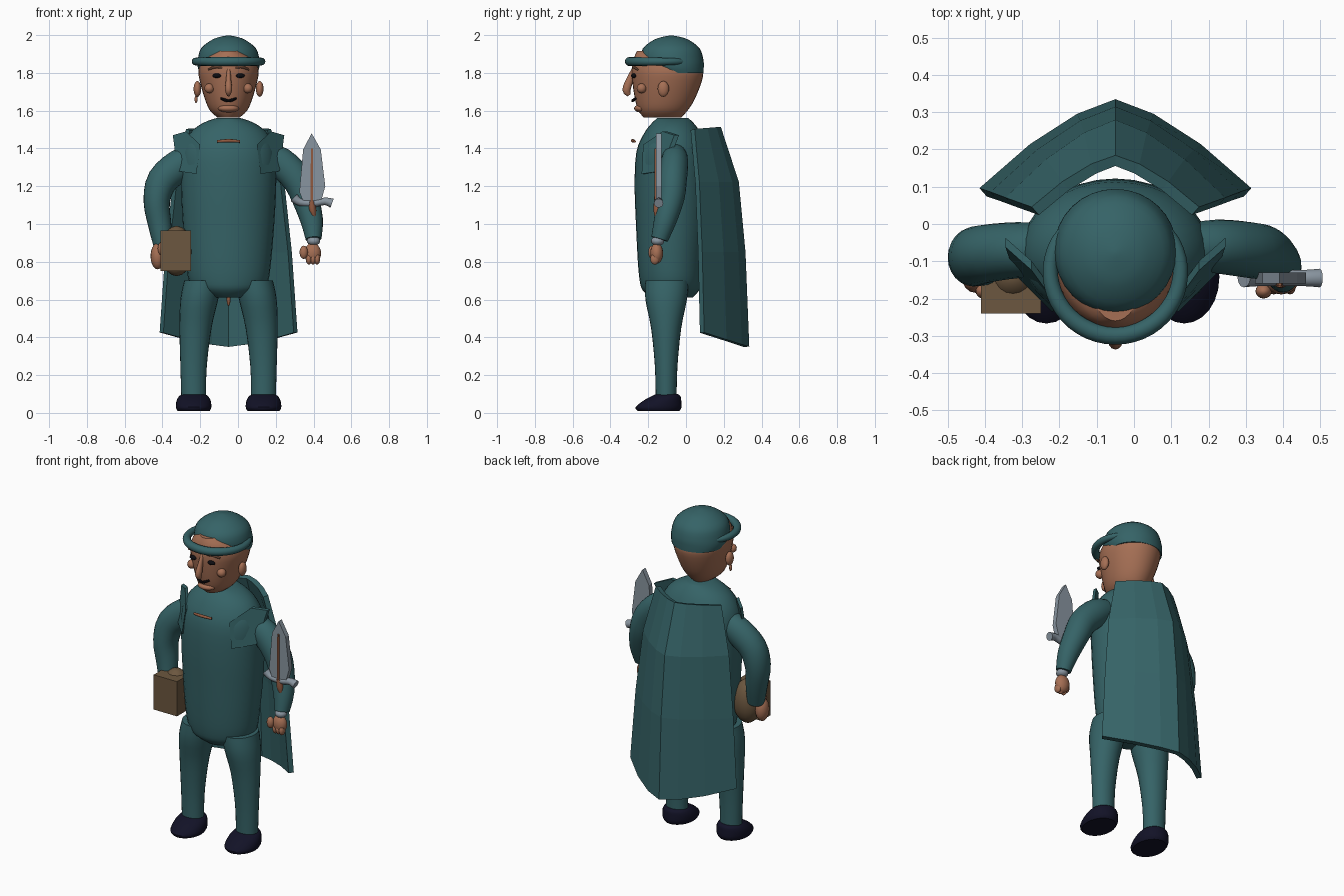
import bpy, bmesh, math
from mathutils import Vector

CX = -0.05  # body centre line


def material(name, rgb):
    m = bpy.data.materials.new(name)
    m.diffuse_color = (*rgb, 1)
    return m


TEAL = material("teal cloth", (0.036, 0.125, 0.135))
SKIN = material("skin", (0.38, 0.16, 0.09))
STEEL = material("steel", (0.25, 0.30, 0.35))
LEATHER = material("bag leather", (0.15, 0.095, 0.05))
COPPER = material("copper brown", (0.28, 0.10, 0.05))
NAVY = material("dark navy", (0.006, 0.006, 0.02))
BLACK = material("black", (0.004, 0.004, 0.006))


def finish(name, bm, mat, angle=40):
    bmesh.ops.recalc_face_normals(bm, faces=bm.faces)
    me = bpy.data.meshes.new(name)
    bm.to_mesh(me)
    bm.free()
    ob = bpy.data.objects.new(name, me)
    bpy.context.collection.objects.link(ob)
    me.materials.append(mat)
    if angle:
        bpy.ops.object.select_all(action='DESELECT')
        ob.select_set(True)
        bpy.context.view_layer.objects.active = ob
        bpy.ops.object.shade_smooth_by_angle(angle=math.radians(angle))
    return ob


def smooth_path(pts, n):
    """Catmull-Rom interpolation of (x, y, z, rx, ry) stations."""
    out = []
    for i in range(len(pts) - 1):
        a, b, c, d = pts[max(i - 1, 0)], pts[i], pts[i + 1], pts[min(i + 2, len(pts) - 1)]
        for k in range(n):
            t = k / n
            out.append([0.5 * (2 * q + (r - p) * t + (2 * p - 5 * q + 4 * r - s) * t * t
                               + (3 * q - p - 3 * r + s) * t ** 3) for p, q, r, s in zip(a, b, c, d)])
    return out + [list(pts[-1])]


def loft(name, pts, mat, flat=True, ref=(0, 1, 0), seg=24, n=3):
    """Elliptical rings skinned together; flat keeps every ring level."""
    pts = smooth_path(pts, n)
    bm = bmesh.new()
    rings = []
    for i, p in enumerate(pts):
        t = Vector(pts[min(i + 1, len(pts) - 1)][:3]) - Vector(pts[max(i - 1, 0)][:3])
        t = Vector((0, 0, 1)) if flat else t.normalized()
        u = Vector(ref).cross(t).normalized()
        v = t.cross(u)
        c = Vector(p[:3])
        rings.append([bm.verts.new(c + u * p[3] * math.cos(a) + v * p[4] * math.sin(a))
                      for a in (2 * math.pi * k / seg for k in range(seg))])
    for r, q in zip(rings, rings[1:]):
        for k in range(seg):
            bm.faces.new((r[k], r[(k + 1) % seg], q[(k + 1) % seg], q[k]))
    bm.faces.new(rings[0])
    bm.faces.new(rings[-1])
    return finish(name, bm, mat)


def ball(name, loc, size, mat):
    bm = bmesh.new()
    bmesh.ops.create_uvsphere(bm, u_segments=16, v_segments=10, radius=1)
    for v in bm.verts:
        v.co = Vector([c * s + l for c, s, l in zip(v.co, size, loc)])
    return finish(name, bm, mat)


def plate(name, pts, depth, mat):
    """Polygon extruded along +y by depth."""
    bm = bmesh.new()
    f = bm.faces.new([bm.verts.new(p) for p in pts])
    ext = bmesh.ops.extrude_face_region(bm, geom=[f])["geom"]
    bmesh.ops.translate(bm, vec=(0, depth, 0), verts=[g for g in ext if isinstance(g, bmesh.types.BMVert)])
    return finish(name, bm, mat, 0)


# torso
loft("torso", [(CX, -.075, .61, .10, .11), (CX, -.08, .65, .18, .15), (CX, -.08, .70, .21, .165),
               (CX, -.08, .80, .225, .175), (CX, -.075, 1.0, .242, .19), (CX, -.075, 1.2, .252, .197),
               (CX, -.075, 1.38, .25, .188), (CX, -.072, 1.48, .205, .15),
               (CX, -.07, 1.535, .135, .11), (CX, -.07, 1.562, .06, .08)], TEAL, seg=32)

# legs, shoes and chest lapels, one of each per side
for s, side in ((-1, "right"), (1, "left")):
    x = CX + s * .185
    loft(side + "_leg", [(x, -.105, .08, .065, .055), (x, -.105, .25, .07, .06),
                         (x - s * .01, -.105, .45, .085, .08), (x - s * .03, -.105, .60, .10, .11),
                         (x - s * .05, -.10, .70, .10, .115)], TEAL)
    loft(side + "_shoe", [(x, -.145, .01, .085, .11), (x, -.145, .03, .094, .122),
                          (x, -.125, .065, .09, .10), (x, -.105, .09, .075, .075),
                          (x, -.10, .10, .055, .055)], NAVY)
    lapel = [(.15, 1.42), (.225, 1.49), (.295, 1.47), (.27, 1.28), (.17, 1.265)]
    plate(side + "_lapel", [(CX + s * o, -.235 + (o - .17) + max(0, z - 1.35) * .4, z) for o, z in lapel],
          .025, TEAL)

# arms
loft("right_arm", [(-.22, -.07, 1.36, .07, .07), (-.31, -.07, 1.31, .085, .075),
                   (-.40, -.08, 1.23, .082, .078), (-.43, -.09, 1.12, .07, .078),
                   (-.415, -.10, 1.0, .062, .065), (-.395, -.12, .88, .05, .05)], TEAL, flat=False)
loft("left_arm", [(.14, -.06, 1.37, .06, .06), (.22, -.06, 1.33, .08, .072),
                  (.31, -.07, 1.24, .08, .075), (.355, -.08, 1.14, .072, .072),
                  (.39, -.11, 1.02, .06, .06), (.40, -.14, .92, .042, .045)], TEAL, flat=False)

# hands
ball("left_cuff", (.40, -.15, .91), (.035, .035, .025), STEEL)
ball("left_hand", (.395, -.155, .845), (.045, .034, .055), SKIN)
ball("left_thumb", (.348, -.18, .85), (.022, .02, .035), SKIN)
for i in range(3):
    ball("left_finger", (.375 + i * .022, -.165, .815), (.016, .024, .03), SKIN)
ball("right_hand", (-.425, -.14, .83), (.038, .045, .07), SKIN)
ball("right_thumb", (-.405, -.18, .87), (.02, .02, .035), SKIN)

# bag: square flap in front of a round pouch
plate("bag_front", [(-.41, -.24, .75), (-.25, -.24, .75), (-.25, -.24, .965), (-.41, -.24, .965)], .09, LEATHER)
ball("bag_pouch", (-.325, -.14, .857), (.085, .08, .133), LEATHER)

# sword
blade = [(.39, 1.48), (.345, 1.395), (.325, 1.17), (.345, 1.12), (.44, 1.12), (.462, 1.20), (.438, 1.395)]
plate("blade", [(x, -.16, z) for x, z in blade], .03, STEEL)
plate("blade_groove", [(.383, -.167, 1.12), (.398, -.167, 1.12), (.396, -.167, 1.40), (.386, -.167, 1.40)],
      .008, COPPER)
loft("crossguard", [(.295, -.145, 1.14, .025, .025), (.33, -.145, 1.115, .02, .022), (.40, -.145, 1.11, .02, .022),
                    (.46, -.145, 1.12, .02, .022), (.498, -.145, 1.11, .025, .025)],
     STEEL, flat=False, seg=12)
loft("grip", [(.405, -.15, 1.03, .008, .012), (.395, -.15, 1.07, .02, .022), (.39, -.15, 1.12, .018, .02)],
     COPPER, seg=12)

# cape: folded sheet with a central ridge
bm = bmesh.new()
cols = [(-1, 0), (-.62, .5), (-.27, .84), (0, 1), (.27, .84), (.62, .5), (1, 0)]
rows = [(1.50, 1.51, .215, .035, .17), (1.22, 1.22, .285, .06, .265),
        (.85, .85, .325, .075, .30), (.425, .35, .355, .085, .32)]
grid = [[bm.verts.new((CX + f * w, ye + (yr - ye) * g, ze + (zr - ze) * g)) for f, g in cols]
        for ze, zr, w, ye, yr in rows]
for a, b in zip(grid, grid[1:]):
    for k in range(6):
        bm.faces.new((a[k], a[k + 1], b[k + 1], b[k]))
cape = finish("cape", bm, TEAL, 0)
mod = cape.modifiers.new("thickness", 'SOLIDIFY')
mod.thickness, mod.offset = .03, 0

# clasp on the chest and small cord end at the back
loft("chest_clasp", [(-.11, -.272, 1.437, .007, .007), (CX, -.283, 1.441, .009, .009),
                     (.01, -.272, 1.437, .007, .007)], COPPER, flat=False, seg=10)
ball("cord_end", (CX, .11, .60), (.01, .012, .035), COPPER)

# head
loft("head", [(CX, -.125, 1.565, .06, .10), (CX, -.122, 1.60, .098, .13), (CX, -.112, 1.66, .125, .158),
              (CX, -.10, 1.76, .153, .185), (CX, -.10, 1.82, .158, .187), (CX, -.12, 1.88, .13, .155),
              (CX, -.14, 1.915, .07, .12)], SKIN, seg=32)

# cap with a tapering rolled brim
loft("cap", [(CX, -.045, 1.80, .152, .138), (CX, -.062, 1.83, .163, .156), (CX, -.075, 1.87, .163, .167),
             (CX, -.078, 1.93, .145, .15), (CX, -.078, 1.975, .088, .092), (CX, -.078, 1.992, .04, .04),
             (CX, -.078, 1.998, .005, .005)], TEAL, seg=32)
brim = []
for i in range(13):
    a = math.radians(-140 + i * 280 / 12)
    r = .006 + .018 * max(0, math.cos(a * .58)) ** .5
    brim.append((CX + .175 * math.sin(a), -.125 - .175 * math.cos(a), 1.86, r, r))
loft("cap_brim", brim, TEAL, flat=False, ref=(0, 0, 1), seg=12, n=3)

# face
loft("nose", [(CX, -.275, 1.82, .01, .012), (CX, -.295, 1.77, .013, .018), (CX, -.315, 1.71, .019, .022),
              (CX, -.30, 1.682, .008, .01)], SKIN, flat=False, seg=12)
for s in (-1, 1):
    x = CX + s * .062
    ball("eye", (x, -.277, 1.785), (.024, .014, .012), BLACK)
    loft("eyebrow", [(x - .045, -.268 + .012 * (s < 0), 1.818, .005, .005), (x, -.28, 1.832, .007, .007),
                     (x + .045, -.268 + .012 * (s > 0), 1.818, .005, .005)], SKIN, flat=False, seg=8)
    ball("cheek", (CX + s * .102, -.235, 1.718), (.026, .026, .026), SKIN)
    ball("ear", (CX + s * .165, -.12, 1.715), (.02, .03, .042), SKIN)
ball("ear_drop", (-.222, -.12, 1.66), (.008, .01, .02), SKIN)
loft("moustache", [(CX - .04, -.265, 1.665, .006, .007), (CX - .015, -.28, 1.655, .008, .008),
                   (CX, -.282, 1.652, .007, .007), (CX + .015, -.28, 1.655, .008, .008),
                   (CX + .04, -.265, 1.665, .006, .007)], BLACK, flat=False, seg=8)
ball("chin", (CX, -.235, 1.612), (.056, .04, .022), SKIN)
